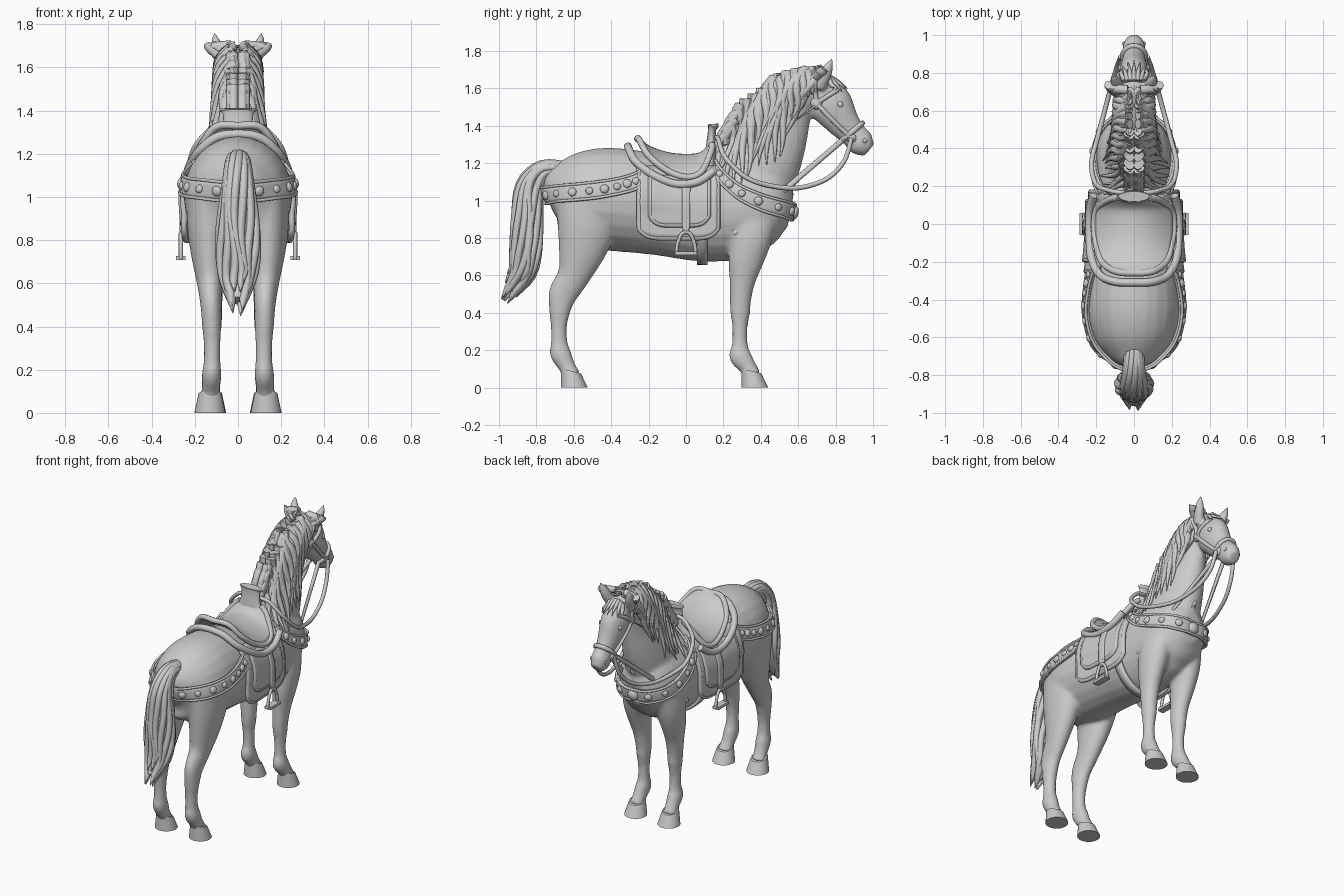
import bpy, bmesh, math, random
from mathutils import Vector, Matrix
from mathutils.bvhtree import BVHTree

random.seed(4)
cube = bpy.data.objects.get("Cube")
if cube:
    bpy.data.objects.remove(cube)

grey = bpy.data.materials.new("plain grey")
grey.use_nodes = True
grey.diffuse_color = (.6, .6, .6, 1)
grey.node_tree.nodes["Principled BSDF"].inputs["Base Color"].default_value = grey.diffuse_color
SIDES = (1, -1)


def spline(pts, steps):
    """Smooth curve through tuples of any length."""
    out = []
    for i in range(len(pts) - 1):
        a, b, c, d = (pts[max(0, min(len(pts) - 1, i + k))] for k in (-1, 0, 1, 2))
        for s in range(steps):
            t = s / steps
            out.append(tuple(q + t / 2 * (r - p + t * (2 * p - 5 * q + 4 * r - w + t * (3 * (q - r) + w - p)))
                             for p, q, r, w in zip(a, b, c, d)))
    return out + [tuple(pts[-1])]


def frames(path):
    """Centre, side axis, up axis and two radii for each point of a path."""
    for i, p in enumerate(path):
        along = (Vector(path[min(i + 1, len(path) - 1)][:3]) - Vector(path[max(i - 1, 0)][:3])).normalized()
        side = Vector((1, 0, 0))
        side = (side - along * side.dot(along)).normalized()
        yield Vector(p[:3]), side, along.cross(side), max(p[3], .001), max(p[4], .001)


def loft(bm, pts, steps=4, n=24):
    rings = []
    for c, side, up, a, b in frames(spline(pts, steps)):
        angles = [math.tau * k / n for k in range(n)]
        rings.append([bm.verts.new(c + side * a * math.cos(w) + up * b * math.sin(w)) for w in angles])
    for r, q in zip(rings, rings[1:]):
        for k in range(n):
            bm.faces.new((r[k], r[k - 1], q[k - 1], q[k]))
    bm.faces.new(rings[0])
    bm.faces.new(rings[-1][::-1])


def finish(bm, name, angle=50):
    bmesh.ops.recalc_face_normals(bm, faces=bm.faces)
    mesh = bpy.data.meshes.new(name)
    bm.to_mesh(mesh)
    bm.free()
    return place(mesh, name, angle)


def place(mesh, name, angle=50):
    ob = bpy.data.objects.new(name, mesh)
    bpy.context.collection.objects.link(ob)
    mesh.materials.clear()
    mesh.materials.append(grey)
    bpy.ops.object.select_all(action="DESELECT")
    ob.select_set(True)
    bpy.context.view_layer.objects.active = ob
    bpy.ops.object.shade_smooth_by_angle(angle=math.radians(angle))
    return ob


def tube(name, pts, r, steps=6, closed=False):
    curve = bpy.data.curves.new(name, "CURVE")
    curve.dimensions, curve.bevel_depth, curve.bevel_resolution = "3D", r, 2
    curve.use_fill_caps = True
    path = spline(pts, steps)
    line = curve.splines.new("POLY")
    line.points.add(len(path) - 1)
    line.use_cyclic_u = closed
    for p, co in zip(line.points, path):
        p.co = (*co[:3], 1)
    helper = bpy.data.objects.new(name, curve)
    mesh = bpy.data.meshes.new_from_object(helper)
    bpy.data.objects.remove(helper)
    return place(mesh, name)


def sheet(name, f, nu, nv, thick):
    """Thickened patch through the points f(u, v)."""
    bm = bmesh.new()
    g = [[bm.verts.new(f(i / nu, j / nv)) for j in range(nv + 1)] for i in range(nu + 1)]
    for i in range(nu):
        for j in range(nv):
            bm.faces.new((g[i][j], g[i + 1][j], g[i + 1][j + 1], g[i][j + 1]))
    ob = finish(bm, name)
    mod = ob.modifiers.new("thickness", "SOLIDIFY")
    mod.thickness, mod.offset = thick, 0


def mirrored(pts, s):
    return [(s * p[0], *p[1:]) for p in pts]


# Horse body: trunk, neck, head, ears and legs fused into one skin
FRONT = [(.11, .36, .95, .08, .14), (.125, .345, .8, .085, .115), (.13, .32, .68, .07, .095),
         (.125, .3, .56, .055, .068), (.12, .29, .45, .047, .056), (.12, .29, .4, .044, .053),
         (.12, .288, .32, .036, .041), (.12, .288, .23, .036, .043), (.122, .29, .17, .045, .06),
         (.125, .33, .11, .042, .047), (.127, .355, .06, .05, .05)]
HIND = [(.12, -.5, 1, .12, .2), (.135, -.53, .85, .1, .16), (.135, -.56, .72, .08, .125),
        (.13, -.6, .6, .06, .088), (.125, -.658, .5, .049, .078), (.122, -.675, .41, .045, .057),
        (.12, -.68, .32, .039, .043), (.12, -.678, .24, .039, .045), (.122, -.67, .18, .045, .057),
        (.126, -.635, .11, .042, .045), (.13, -.61, .06, .05, .05)]
TRUNK = [(-.735, 1, .06, .07), (-.7, 1.01, .14, .17), (-.62, 1.01, .21, .23), (-.48, 1.01, .25, .27),
         (-.32, 1, .245, .275), (-.12, .97, .225, .265), (.08, .945, .215, .27), (.25, .96, .21, .28),
         (.4, .97, .2, .25), (.5, .96, .16, .19), (.56, .95, .08, .09)]
NECK = [(.3, 1.02, .17, .25), (.42, 1.22, .135, .2), (.49, 1.41, .1, .175), (.565, 1.535, .085, .135),
        (.65, 1.59, .08, .1), (.72, 1.62, .06, .07)]
HEAD = [(.68, 1.62, .055, .07), (.765, 1.525, .083, .117), (.835, 1.425, .07, .092), (.89, 1.36, .057, .073),
        (.94, 1.305, .06, .072), (.98, 1.27, .038, .04)]
EAR = [(.07, .71, 1.6, .03, .035), (.095, .75, 1.69, .03, .034), (.112, .785, 1.765, .006, .006)]
bm = bmesh.new()
for part in (TRUNK, NECK, HEAD):
    loft(bm, [(0, *p) for p in part])
for s in SIDES:
    for part in (FRONT, HIND, EAR):
        loft(bm, mirrored(part, s))
body = finish(bm, "horse_body", 180)
remesh = body.modifiers.new("fuse", "REMESH")
remesh.mode, remesh.voxel_size, remesh.use_smooth_shade = "VOXEL", .011, True
relax = body.modifiers.new("relax", "SMOOTH")
relax.factor, relax.iterations = .5, 8
tree = BVHTree.FromObject(body, bpy.context.evaluated_depsgraph_get())


def skin(centre, direction, off):
    """Point on the body surface, seen from outside towards the centre."""
    centre, direction = Vector(centre), Vector(direction).normalized()
    hit, normal, _, _ = tree.ray_cast(centre + direction, -direction)
    return (hit + normal * off, normal) if hit else (centre + direction * (.015 + off), direction)


def flank(s, y, z, off):
    return skin((0, y, z), (s, 0, 0), off)[0]


# Hooves
bm = bmesh.new()
for s in SIDES:
    for x, y in ((.127, .368), (.13, -.597)):
        made = bmesh.ops.create_cone(bm, cap_ends=True, segments=28, radius1=.072, radius2=.053, depth=.085,
                                     matrix=Matrix.Translation((s * x, y, .0425)))
        for v in made["verts"]:
            if v.co.z > .04:
                v.co.y -= .018
                v.co.z += (y - v.co.y) * .25
finish(bm, "hooves", 40)

# Eyes, nostrils, cheek rosettes, bit rings
bm = bmesh.new()
for s in SIDES:
    for y, z, r in ((.825, 1.515, .016), (.955, 1.32, .012), (.70, 1.52, .034), (.885, 1.335, .026)):
        p = flank(s, y, z, 0)
        bmesh.ops.create_uvsphere(bm, u_segments=16, v_segments=10, radius=r,
                                  matrix=Matrix.Translation(p) @ Matrix.Diagonal((.6, 1, 1, 1)))
finish(bm, "face_details")

# Tail: core with raised strands
TAIL = [(0, -.64, 1.16, .03, .03), (0, -.76, 1.165, .04, .035), (0, -.835, 1.07, .055, .06),
        (0, -.85, .9, .08, .068), (0, -.855, .75, .088, .07), (0, -.875, .62, .07, .058), (0, -.94, .52, .03, .03)]
bm = bmesh.new()
loft(bm, TAIL)
core = list(frames(spline(TAIL, 4)))
for k in range(16):
    turn, cut = math.tau * k / 16, random.randint(0, 5)
    strand = []
    for i, (c, side, up, a, b) in enumerate(core[:len(core) - cut]):
        w = turn + .25 * math.sin(i * .35 + k)
        p = c + side * a * math.cos(w) + up * b * math.sin(w)
        strand.append((*p, .02, .02))
    x, y, z = strand[-1][:3]
    strand.append((x * .8, y - .035, z - .055, .002, .002))
    loft(bm, strand, 1, 8)
finish(bm, "tail")

# Mane: two layers of wavy locks each side, plus forelock
CREST = [(.2, 1.36), (.33, 1.53), (.48, 1.645), (.62, 1.685), (.71, 1.69)]
bm = bmesh.new()
crest = spline(CREST, 5)
for s in SIDES:
    for layer, reach, lift in ((0, 1, .006), (1, .6, .018)):
        for i, (y, z) in enumerate(crest):
            t = i / (len(crest) - 1)
            drop = (.16 + .32 * math.sin(math.pi * min(1, t * .85 + .1))) * reach * random.uniform(.85, 1.1)
            lock = []
            for k in range(11):
                u = k / 10
                py = y - .11 * u * reach + .018 * math.sin(u * 7 + i) + .01 * layer
                pz = z - drop * u ** 1.2
                p = flank(s, py, pz, lift)
                r = .021 * (1 - u ** 3) + .002
                lock.append((p.x, py, pz + .015 * (1 - u), r, r * 1.1))
            loft(bm, lock, 1, 8)
for k in range(-3, 4):
    lock = []
    for u in (0, .3, .6, .9, 1):
        p = skin((k * .014 * (1 + u), .74, 1.53), (0, .12 + u * .9, 1 - u * .45), .008)[0]
        lock.append((*p, .016 * (1.1 - u), .016 * (1.1 - u)))
    loft(bm, lock, 3, 8)
finish(bm, "mane")


# Breech and breast straps with studs
def wrap(y, front, low, rise, a, off, dz=0):
    z = low + rise * (1 - math.cos(a)) + dz
    return skin((0, y, z), (math.sin(a), front * math.cos(a), 0), off)


studs = bmesh.new()
for name, y, front, low, rise, count in (("breech_strap", -.25, -1, 1.03, .075, 17), ("breast_strap", .16, 1, .94, .22, 13)):
    strap = (y, front, low, rise)
    sheet(name, lambda u, v: wrap(*strap, (u - .5) * math.pi, .012, (v - .5) * .085)[0], 64, 4, .02)
    for edge in SIDES:
        rim = [wrap(*strap, (k / 32 - .5) * math.pi, .02, edge * .04)[0] for k in range(33)]
        tube(name + "_rim", rim, .008, 2)
    for k in range(count):
        p, normal = wrap(*strap, ((k + .5) / count - .5) * math.pi, .022)
        r = .038 if front > 0 and k == count // 2 else .02 + .004 * (k % 2)
        bmesh.ops.create_uvsphere(studs, u_segments=14, v_segments=8, radius=r, matrix=Matrix.Translation(p)
                                  @ normal.to_track_quat("Z", "Y").to_matrix().to_4x4() @ Matrix.Diagonal((1, 1, .6, 1)))
finish(studs, "strap_studs")

# Saddle seat: perimeter points carry the height of the seat crown
RIM = [(0, -.26, 1.33, 1.33), (.1, -.25, 1.325, 1.33), (.17, -.2, 1.24, 1.285), (.2, -.1, 1.16, 1.25),
       (.21, 0, 1.125, 1.24), (.195, .08, 1.15, 1.25), (.13, .13, 1.25, 1.3), (.08, .14, 1.3, 1.32)]
rim = spline(RIM, 6)


def seat(u, v):
    x, y, z, crown = rim[round(u * (len(rim) - 1))]
    w = 2 * v - 1
    return (x * w, y, crown - (crown - z) * w * w)


sheet("saddle_seat", seat, len(rim) - 1, 16, .02)
BACK_ROLL = [(0, -.31, 1.29), (.1, -.305, 1.275), (.18, -.27, 1.21), (.225, -.18, 1.14), (.235, -.06, 1.09), (.235, .06, 1.1), (.215, .15, 1.16)]
for name, pts, r in (("seat_rim", RIM, .018), ("back_roll", BACK_ROLL, .022)):
    tube(name, mirrored(pts[:0:-1], -1) + pts, r)
bm = bmesh.new()
loft(bm, [(0, .13, 1.2, .13, .035), (0, .135, 1.31, .075, .026), (0, .14, 1.38, .07, .022), (0, .145, 1.4, .085, .03), (0, .145, 1.41, .08, .027)])
finish(bm, "pommel")


# Side panels, stirrups and tack
def panel(s, y0, y1, low, top, off):
    def point(u, v):
        y = y0 + (y1 - y0) * u
        bottom = low + .05 * abs(2 * u - 1) ** 6
        z = bottom + (top - bottom) * v
        p = flank(s, y, max(z, .94), off)
        return Vector((p.x, y, z))
    return point


for s, label in ((1, "left_"), (-1, "right_")):
    for name, y0, y1, low, top, off in (("blanket", -.25, .17, .8, 1.18, .018), ("flap", -.19, .12, .87, 1.13, .032)):
        point = panel(s, y0, y1, low, top, off)
        sheet(label + name, point, 24, 16, .024)
        edge = [point(0, 1 - k / 8) for k in range(8)] + [point(k / 24, 0) for k in range(25)] + [point(1, k / 8) for k in range(1, 9)]
        tube(label + name + "_trim", edge, .014, 1)
    sheet(label + "stirrup_leather", panel(s, -.022, .022, .82, 1.14, .045), 4, 12, .02)
    x = s * .265
    arch = [(x, -.052, .715), (x, -.045, .77), (x, -.02, .825), (x, .02, .825), (x, .045, .77), (x, .052, .715)]
    tube(label + "stirrup", arch, .01, 4, True)
    bm = bmesh.new()
    bmesh.ops.create_cube(bm, matrix=Matrix.Translation((x, 0, .718)) @ Matrix.Diagonal((.045, .115, .018, 1)))
    finish(bm, label + "stirrup_tread", 30)
    # Cheek, brow and throat straps follow the head
    for name, path in (("cheek_strap", [(.7, 1.52), (.79, 1.425), (.885, 1.335)]), ("brow_strap", [(.7, 1.52), (.76, 1.56), (.81, 1.59)]),
                       ("crown_strap", [(.7, 1.52), (.69, 1.6), (.7, 1.66)])):
        tube(label + name, [flank(s, y, z, .004) for y, z in spline(path, 5)], .013, 1)

# Noseband and girth
axis = Vector((0, .06, -.07)).normalized()
out = axis.cross(Vector((1, 0, 0)))
band = [skin((0, .885, 1.365), (math.cos(w), *(out * math.sin(w)).yz), .003)[0] for w in (math.tau * k / 28 for k in range(28))]
tube("noseband", band, .015, 1, True)
sheet("girth", lambda u, v: skin((0, .06 + .055 * v, .95), (math.cos(math.pi * u), 0, -math.sin(math.pi * u)), .01)[0], 32, 2, .022)

# Reins from bit to pommel
REIN = [(.07, .885, 1.335), (.085, .845, 1.21), (.115, .75, 1.115), (.155, .6, 1.068), (.195, .45, 1.08), (.225, .32, 1.125),
        (.2, .21, 1.23), (.12, .175, 1.32), (.05, .165, 1.34)]
for s, label in ((1, "left_"), (-1, "right_")):
    tube(label + "rein", mirrored(REIN, s), .013)
